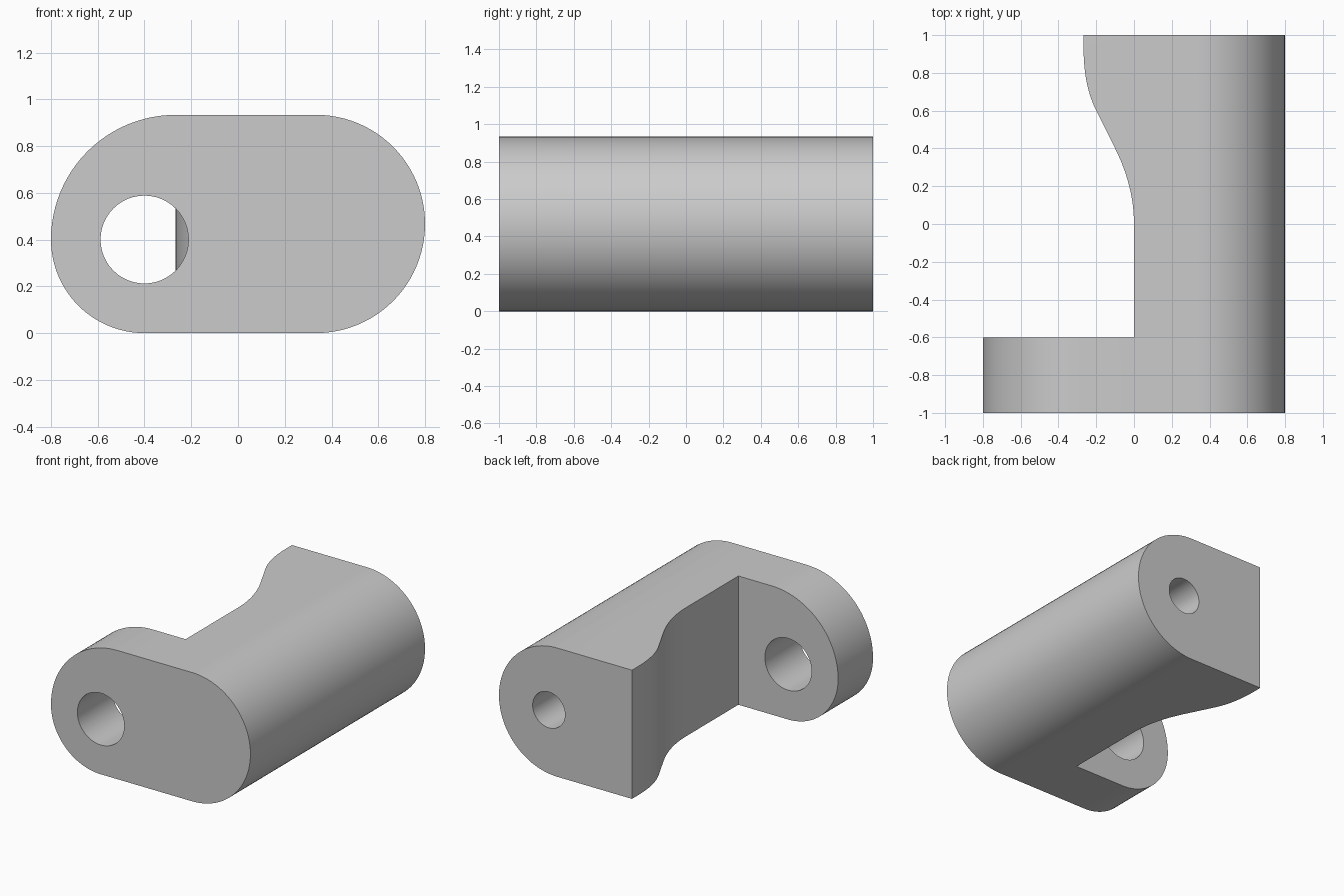
import bpy
import bmesh
import math
from mathutils import Vector

cube = bpy.data.objects.get("Cube")
if cube:
    bpy.data.objects.remove(cube)

grey = bpy.data.materials.new("plain grey")
grey.use_nodes = True
grey.diffuse_color = (0.6, 0.6, 0.6, 1)
grey.node_tree.nodes["Principled BSDF"].inputs["Base Color"].default_value = (0.6, 0.6, 0.6, 1)


def arc(cx, cz, r, start, end, steps=24):
    """Points on an arc, angles in degrees."""
    angles = [math.radians(start + (end - start) * i / steps) for i in range(steps + 1)]
    return [(cx + r * math.cos(a), cz + r * math.sin(a)) for a in angles]


def bend(a, b, c, steps=12):
    """Quadratic curve from a to c, pulled towards b."""
    a, b, c = Vector(a), Vector(b), Vector(c)
    ts = [i / steps for i in range(steps + 1)]
    return [tuple(a * (1 - t) ** 2 + b * 2 * t * (1 - t) + c * t * t) for t in ts]


def prism(name, outline, place, depth):
    """Extrude a flat outline, placed in space, along a depth vector."""
    bm = bmesh.new()
    face = bm.faces.new([bm.verts.new(place(*p)) for p in outline])
    extruded = bmesh.ops.extrude_face_region(bm, geom=[face])
    moved = [g for g in extruded["geom"] if isinstance(g, bmesh.types.BMVert)]
    bmesh.ops.translate(bm, verts=moved, vec=depth)
    bmesh.ops.recalc_face_normals(bm, faces=bm.faces)
    mesh = bpy.data.meshes.new(name)
    bm.to_mesh(mesh)
    bm.free()
    mesh.materials.append(grey)
    obj = bpy.data.objects.new(name, mesh)
    bpy.context.collection.objects.link(obj)
    return obj


def bore(name, x, z, r, y0, y1):
    """Round cutter running from y0 to y1."""
    return prism(name, arc(x, z, r, 0, 360, 48)[:-1], lambda u, v: (u, y0, v), (0, y1 - y0, 0))


# Rounded body, extruded front to back
R, S = 0.4667, 0.5333
outline = (arc(0.3333, R, R, -90, 90, 48)
           + arc(-0.2667, 0.4, S, 90, 180)
           + arc(-0.4, 0.4, 0.4, 180, 270)[1:])
body = prism("bracket_body", outline, lambda u, v: (u, -1, v), (0, 2, 0))

# Side recess behind the front flange, with a curved flare at the back
recess = ([(-1.2, -0.6), (0, -0.6)]
          + bend((0, 0), (0, 0.2), (-0.1, 0.4))
          + bend((-0.2, 0.6), (-0.267, 0.734), (-0.267, 0.93))
          + [(-0.267, 1.2), (-1.2, 1.2)])
cutters = [
    prism("recess_cutter", recess, lambda u, v: (u, v, -0.2), (0, 0, 1.4)),
    bore("flange_hole_cutter", -0.4, 0.4, 0.188, -1.2, -0.5),
    bore("back_hole_cutter", 0.4, R, 0.13, -0.2, 1.2),
]

# Cut the body, then drop the cutters
bpy.ops.object.select_all(action="DESELECT")
body.select_set(True)
bpy.context.view_layer.objects.active = body
for cutter in cutters:
    cutter.hide_render = True
    mod = body.modifiers.new(cutter.name, "BOOLEAN")
    mod.operation = "DIFFERENCE"
    mod.solver = "EXACT"
    mod.object = cutter
    bpy.ops.object.modifier_apply(modifier=mod.name)
    bpy.data.objects.remove(cutter)

bpy.ops.object.shade_smooth_by_angle(angle=math.radians(30))
